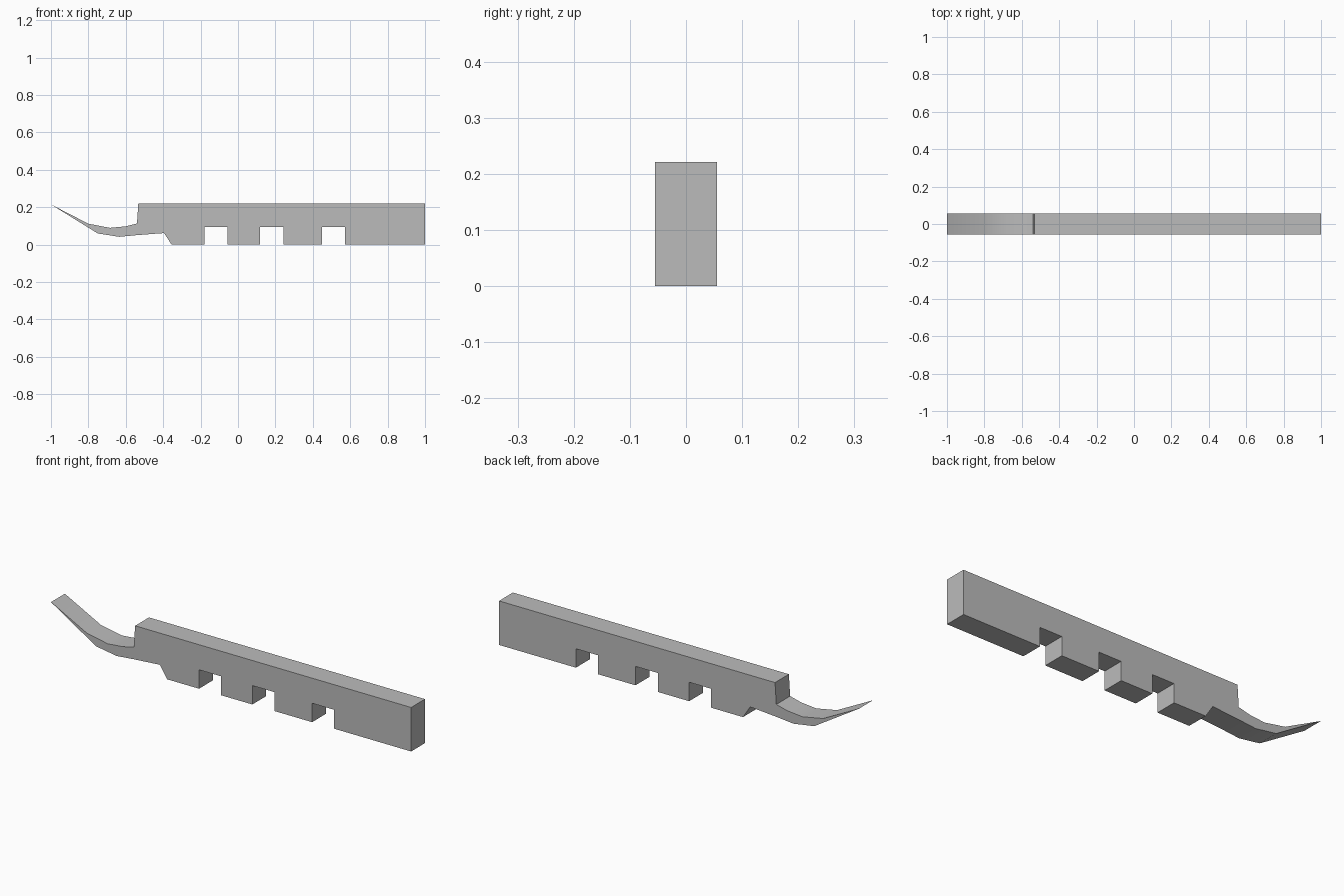
import bpy, bmesh, math

if "Cube" in bpy.data.objects:
    bpy.data.objects.remove(bpy.data.objects["Cube"])

HALF_WIDTH = 0.055
TOP = 0.221
NOTCH_TOP = 0.095

# One plain grey material
grey = bpy.data.materials.new("plain grey")
grey.use_nodes = True
colour = (0.5, 0.5, 0.5, 1)
grey.diffuse_color = colour
grey.node_tree.nodes["Principled BSDF"].inputs["Base Color"].default_value = colour

# Side outline: upturned tongue, then the straight beam
tongue_top = [(-1, 0.215), (-0.80, 0.112), (-0.685, 0.09), (-0.60, 0.098), (-0.54, 0.113)]
beam = [(-0.533, TOP), (1, TOP), (1, 0)]
tongue_bottom = [(-0.355, 0), (-0.395, 0.062), (-0.54, 0.051), (-0.635, 0.042), (-0.75, 0.06)]

# Three square notches along the underside, from right to left
notches = []
for left, right in ((0.45, 0.573), (0.118, 0.242), (-0.178, -0.056)):
    notches += [(right, 0), (right, NOTCH_TOP), (left, NOTCH_TOP), (left, 0)]

outline = tongue_top + beam + notches + tongue_bottom

# Extrude the outline across the width
bm = bmesh.new()
side = bm.faces.new([bm.verts.new((x, -HALF_WIDTH, z)) for x, z in outline])
extruded = bmesh.ops.extrude_face_region(bm, geom=[side], use_keep_orig=True)
moved = [v for v in extruded["geom"] if isinstance(v, bmesh.types.BMVert)]
bmesh.ops.translate(bm, verts=moved, vec=(0, 2 * HALF_WIDTH, 0))
bmesh.ops.recalc_face_normals(bm, faces=bm.faces)
mesh = bpy.data.meshes.new("notched_beam")
bm.to_mesh(mesh)
bm.free()

mesh.materials.append(grey)
obj = bpy.data.objects.new("notched_beam", mesh)
bpy.context.collection.objects.link(obj)

# Smooth the curved tongue, keep the square edges sharp
bpy.ops.object.select_all(action="DESELECT")
obj.select_set(True)
bpy.context.view_layer.objects.active = obj
bpy.ops.object.shade_smooth_by_angle(angle=math.radians(30))
